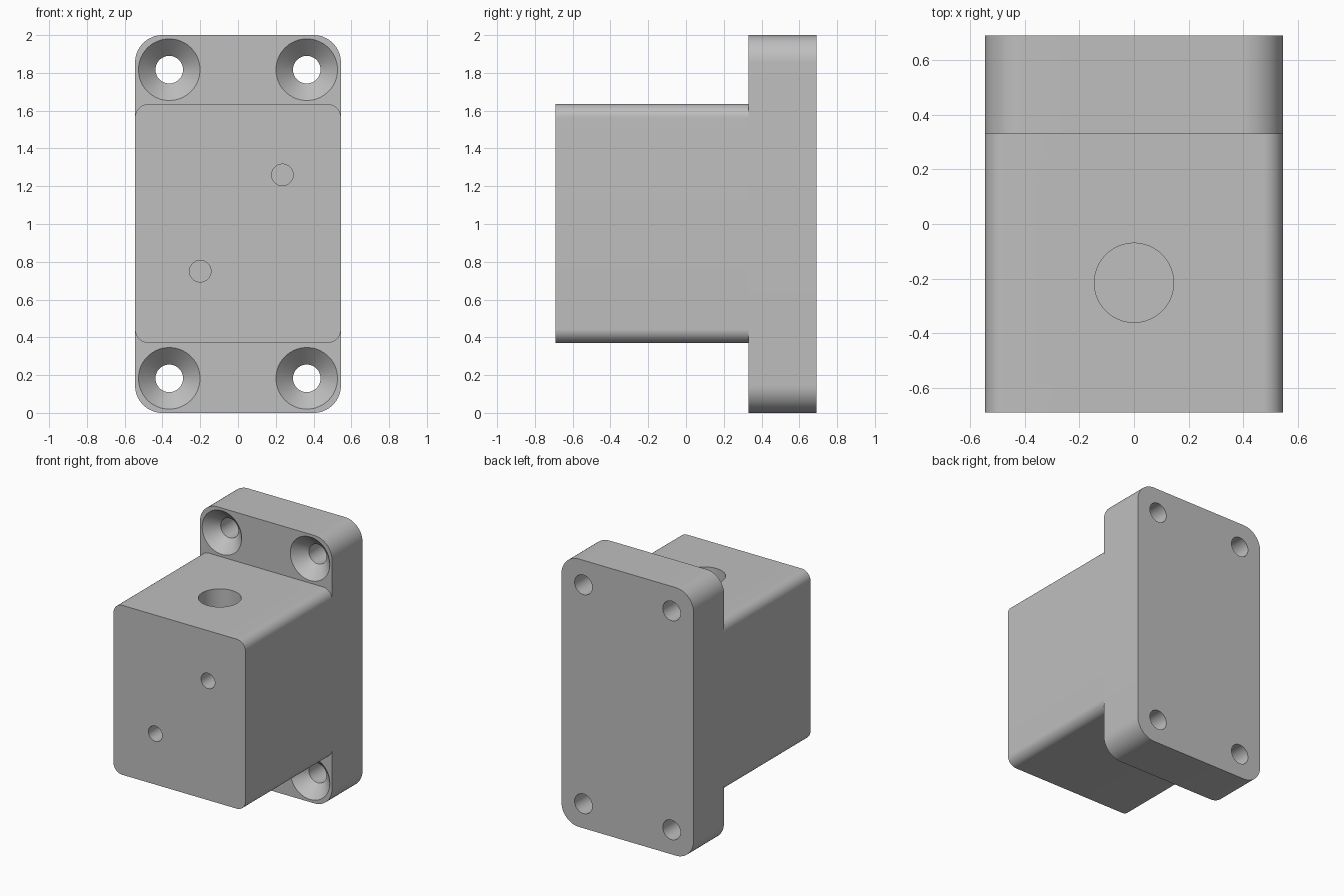
import bpy, bmesh, math
from mathutils import Matrix, Vector

cube = bpy.data.objects.get("Cube")
if cube:
    bpy.data.objects.remove(cube, do_unlink=True)

grey = bpy.data.materials.new("plain grey")
grey.use_nodes = True
GREY = (0.52, 0.52, 0.52, 1)
grey.diffuse_color = GREY
grey.node_tree.nodes["Principled BSDF"].inputs["Base Color"].default_value = GREY

HALF_W = 0.545
FRONT, STEP, BACK = -0.69, 0.33, 0.69


def finish(name, bm):
    bmesh.ops.recalc_face_normals(bm, faces=bm.faces)
    mesh = bpy.data.meshes.new(name)
    bm.to_mesh(mesh)
    bm.free()
    mesh.materials.append(grey)
    obj = bpy.data.objects.new(name, mesh)
    bpy.context.collection.objects.link(obj)
    return obj


def rounded_slab(name, z0, z1, y0, y1, radius, steps=16):
    """Rounded rectangle in x and z, extruded along y."""
    bm = bmesh.new()
    corners = [(1, 1), (-1, 1), (-1, -1), (1, -1)]
    verts = []
    for i, (sx, sz) in enumerate(corners):
        cx = sx * (HALF_W - radius)
        cz = (z1 - radius) if sz > 0 else (z0 + radius)
        for k in range(steps + 1):
            a = (i + k / steps) * math.pi / 2
            verts.append(bm.verts.new((cx + radius * math.cos(a), y0,
                                       cz + radius * math.sin(a))))
    face = bm.faces.new(verts)
    ext = bmesh.ops.extrude_face_region(bm, geom=[face])
    moved = [v for v in ext["geom"] if isinstance(v, bmesh.types.BMVert)]
    bmesh.ops.translate(bm, verts=moved, vec=(0, y1 - y0, 0))
    return finish(name, bm)


def turned_cutter(name, origin, direction, profile, sides=64):
    """Stack of rings (distance along direction, radius), capped at both ends."""
    bm = bmesh.new()
    turn = Vector((0, 0, 1)).rotation_difference(Vector(direction)).to_matrix().to_4x4()
    place = Matrix.Translation(origin) @ turn
    rings = []
    for d, r in profile:
        angles = [2 * math.pi * k / sides for k in range(sides)]
        rings.append([bm.verts.new(place @ Vector((r * math.cos(a), r * math.sin(a), d)))
                      for a in angles])
    for low, high in zip(rings, rings[1:]):
        for k in range(sides):
            n = (k + 1) % sides
            bm.faces.new((low[k], low[n], high[n], high[k]))
    bm.faces.new(rings[0])
    bm.faces.new(rings[-1])
    return finish(name, bm)


def combine(target, other, operation):
    mod = target.modifiers.new(operation.lower(), "BOOLEAN")
    mod.operation = operation
    mod.solver = "EXACT"
    mod.object = other
    bpy.context.view_layer.objects.active = target
    bpy.ops.object.modifier_apply(modifier=mod.name)
    bpy.data.objects.remove(other, do_unlink=True)


# Mounting plate with the block standing out from its front
body = rounded_slab("mounting_block", 0, 2, STEP, BACK, 0.145)
block = rounded_slab("front_block", 0.37, 1.635, FRONT, STEP, 0.073)
combine(body, block, "UNION")

# Four countersunk screw holes through the plate
HOLE, SINK = 0.073, 0.163
for x in (-0.364, 0.364):
    for z in (0.183, 1.817):
        screw = turned_cutter("screw_hole", (x, STEP, z), (0, 1, 0),
                              [(-0.01, SINK + 0.01), (SINK - HOLE, HOLE), (0.5, HOLE)])
        combine(body, screw, "DIFFERENCE")

# Wide blind bore in the top of the block
bore = turned_cutter("top_bore", (0, -0.215, 1.635), (0, 0, -1),
                     [(-0.1, 0.145), (0.73, 0.145)])
combine(body, bore, "DIFFERENCE")

# Two small blind pin holes in the front face
for x, z in ((0.235, 1.26), (-0.2, 0.75)):
    pin = turned_cutter("pin_hole", (x, FRONT, z), (0, 1, 0),
                        [(-0.1, 0.057), (0.36, 0.057)])
    combine(body, pin, "DIFFERENCE")

# Smooth the rounded corners and bores, keep machined edges sharp
bpy.ops.object.select_all(action="DESELECT")
body.select_set(True)
bpy.context.view_layer.objects.active = body
bpy.ops.object.shade_smooth_by_angle(angle=math.radians(25))
